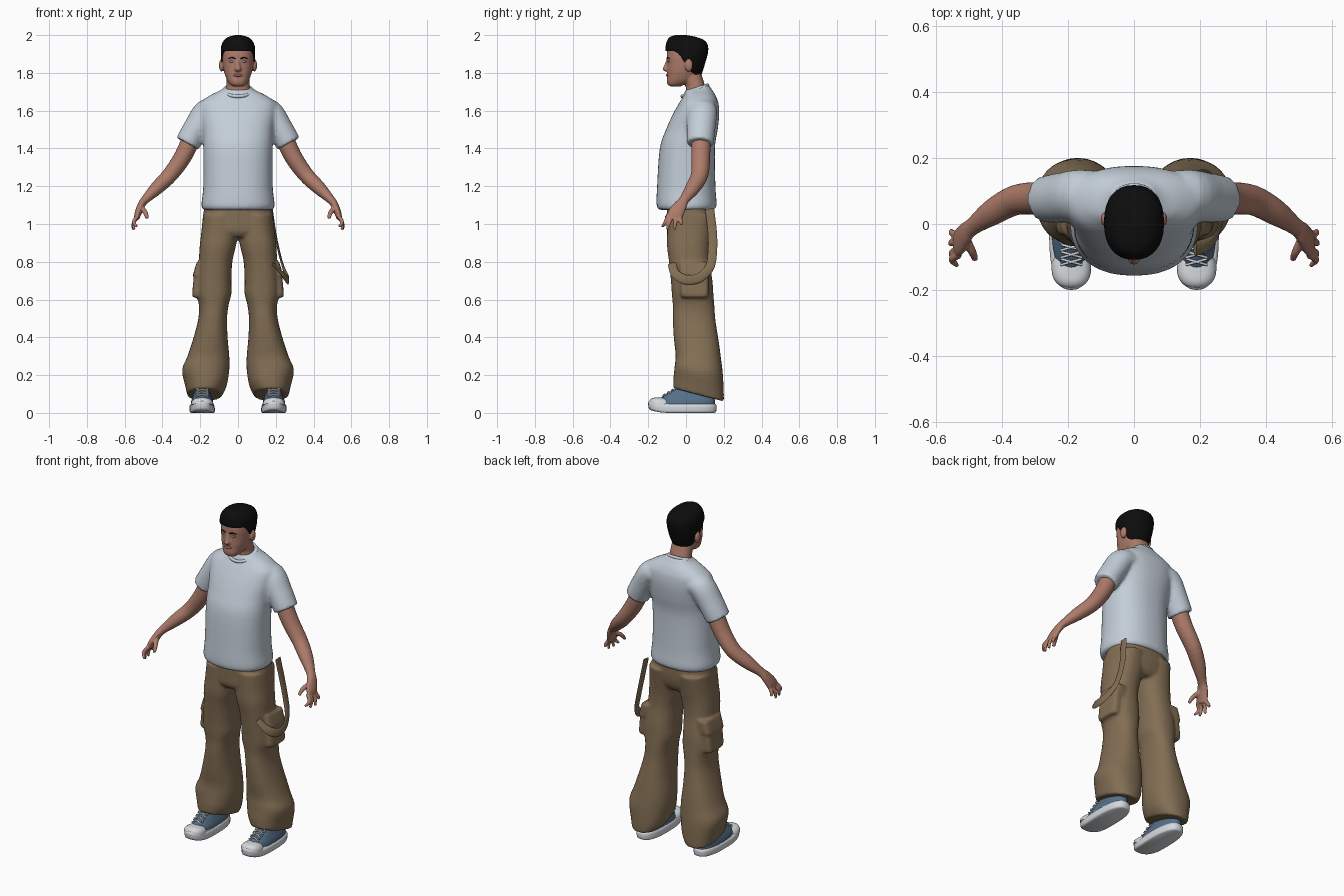
import bpy, bmesh, math
from mathutils import Vector


def material(name, rgb):
    m = bpy.data.materials.new(name)
    m.diffuse_color = (*rgb, 1)
    return m


SKIN = material("skin", (0.42, 0.20, 0.145))
SHIRT = material("pale_grey_cotton", (0.55, 0.62, 0.69))
KHAKI = material("khaki", (0.225, 0.155, 0.088))
HAIR = material("black_hair", (0.004, 0.004, 0.004))
BLUE = material("blue_canvas", (0.09, 0.16, 0.25))
WHITE = material("white_rubber", (0.66, 0.69, 0.72))
EYE = material("eye_grey", (0.22, 0.30, 0.38))
LIP = material("lip", (0.30, 0.12, 0.10))


def spline(rows, steps=4):
    """Smooth interpolation through rows of numbers."""
    out = []
    for i in range(len(rows) - 1):
        a, b, c, d = rows[max(i - 1, 0)], rows[i], rows[i + 1], rows[min(i + 2, len(rows) - 1)]
        for s in range(steps):
            t = s / steps
            out.append([0.5 * (2 * q + (r - p) * t + (2 * p - 5 * q + 4 * r - w) * t * t
                               + (3 * q - p - 3 * r + w) * t ** 3) for p, q, r, w in zip(a, b, c, d)])
    return out + [list(rows[-1])]


def loft(rows, p=2.3, n=32, fix=None, steps=4):
    """Level rings from rows of (z, x_min, x_max, y_front, y_back)."""
    rings = []
    for z, x0, x1, y0, y1 in spline(rows, steps):
        ring = []
        for k in range(n):
            a = math.tau * k / n
            c, s = math.cos(a), math.sin(a)
            v = Vector(((x0 + x1) / 2 + (x1 - x0) / 2 * math.copysign(abs(c) ** (2 / p), c),
                        (y0 + y1) / 2 + (y1 - y0) / 2 * math.copysign(abs(s) ** (2 / p), s), z))
            if fix:
                v.z = fix(v)
            ring.append(v)
        rings.append(ring)
    return rings


def sym(rows):
    return [(z, -w, w, f, b) for z, w, f, b in rows]


def tube(rows, ref=(0, 1, 0), n=16, steps=4):
    """Rings along a path of (x, y, z, radius_along_ref, other_radius)."""
    pts = spline(rows, steps)
    rings = []
    for i, q in enumerate(pts):
        t = (Vector(pts[min(i + 1, len(pts) - 1)][:3]) - Vector(pts[max(i - 1, 0)][:3])).normalized()
        u = Vector(ref)
        u = (u - t * u.dot(t)).normalized()
        v = t.cross(u)
        rings.append([Vector(q[:3]) + u * q[3] * math.cos(math.tau * k / n)
                      + v * q[4] * math.sin(math.tau * k / n) for k in range(n)])
    return rings


def mirror(rings):
    return [[Vector((-v.x, v.y, v.z)) for v in r] for r in rings]


def build(name, parts, mat, voxel=0, smooth=3):
    """Skin every ring set; fuse the sets into one surface when voxel is given."""
    bm = bmesh.new()
    for rings in parts:
        vs = [[bm.verts.new(v) for v in r] for r in rings]
        n = len(vs[0])
        for a, b in zip(vs, vs[1:]):
            for k in range(n):
                bm.faces.new((a[k], a[(k + 1) % n], b[(k + 1) % n], b[k]))
        bm.faces.new(vs[0][::-1])
        bm.faces.new(vs[-1])
    bmesh.ops.recalc_face_normals(bm, faces=bm.faces)
    me = bpy.data.meshes.new(name)
    bm.to_mesh(me)
    bm.free()
    me.materials.append(mat)
    ob = bpy.data.objects.new(name, me)
    bpy.context.collection.objects.link(ob)
    bpy.ops.object.select_all(action='DESELECT')
    ob.select_set(True)
    bpy.context.view_layer.objects.active = ob
    bpy.ops.object.shade_smooth_by_angle(angle=math.radians(50))
    if voxel:
        r = ob.modifiers.new("fuse", 'REMESH')
        r.mode, r.voxel_size, r.use_smooth_shade = 'VOXEL', voxel, True
        s = ob.modifiers.new("soften", 'SMOOTH')
        s.factor, s.iterations = 0.5, smooth
    return ob


def blob(c, r):
    """Small ellipsoid as a ring set."""
    return [[Vector((c[0] + r[0] * math.sin(a) * math.cos(math.tau * k / 16),
                     c[1] + r[1] * math.sin(a) * math.sin(math.tau * k / 16),
                     c[2] + r[2] * math.cos(a))) for k in range(16)]
            for a in [0.08 + (math.pi - 0.16) * i / 10 for i in range(11)]]


# Head, nose, ears and neck
head = loft(sym([(1.727, .022, -.078, -.03), (1.737, .04, -.096, -.01), (1.757, .056, -.102, .04),
                 (1.78, .066, -.1, .06), (1.81, .075, -.1, .075), (1.85, .081, -.099, .092),
                 (1.89, .083, -.102, .10), (1.94, .078, -.092, .095), (1.98, .045, -.05, .06)]))
nose = loft(sym([(1.808, .013, -.112, -.08), (1.82, .018, -.124, -.08),
                 (1.84, .012, -.115, -.08), (1.87, .009, -.104, -.08)]), n=16)
neck = loft(sym([(1.64, .07, .01, .12), (1.70, .066, .0, .108), (1.74, .062, -.005, .098),
                 (1.80, .06, -.04, .08)]))
ear = blob((.088, .015, 1.84), (.013, .022, .034))
build("head", [head, nose, neck, ear, mirror(ear)], SKIN, 0.005, 3)
eye = blob((.031, -.091, 1.86), (.014, .007, .006))
build("eyes", [eye, mirror(eye)], EYE)
brow = tube([(.014, -.1, 1.876, .004, .003), (.032, -.098, 1.881, .004, .003),
             (.05, -.088, 1.876, .003, .002)], n=8)
build("eyebrows", [brow, mirror(brow)], HAIR)
build("lips", [blob((0, -.098, 1.787), (.024, .008, .008))], LIP)


# Hair cap with a hairline falling towards the nape
def hairline(v):
    t = min(max((v.y + .065) / .12, 0), 1)
    return max(v.z, 1.915 - .125 * t * t * (3 - 2 * t))


build("hair", [loft(sym([(1.785, .064, -.09, .08), (1.82, .081, -.1, .092), (1.86, .088, -.104, .104),
                         (1.90, .091, -.107, .115), (1.94, .089, -.108, .117), (1.97, .076, -.1, .1),
                         (1.99, .052, -.085, .055), (2.0, .015, -.055, .0)]), fix=hairline)], HAIR)

# T-shirt body with sleeves
body = loft(sym([(1.075, .182, -.142, .147), (1.1, .194, -.156, .162), (1.2, .184, -.153, .156),
                 (1.4, .184, -.139, .153), (1.5, .188, -.106, .168), (1.58, .2, -.07, .176),
                 (1.64, .2, -.037, .172), (1.68, .15, -.013, .157), (1.71, .09, .0, .138),
                 (1.735, .06, .06, .122)]), n=40)
sleeve = tube([(.10, .09, 1.6, .07, .06), (.165, .087, 1.592, .078, .07), (.22, .08, 1.51, .076, .068),
               (.268, .075, 1.425, .071, .067)], n=24)
build("shirt", [body, sleeve, mirror(sleeve)], SHIRT, 0.01, 4)
bpy.ops.mesh.primitive_torus_add(major_segments=40, minor_segments=10, major_radius=.074,
                                 minor_radius=.009, location=(0, .047, 1.706), rotation=(.42, 0, 0))
collar = bpy.context.object
collar.name = "collar"
collar.data.materials.append(SHIRT)
bpy.ops.object.shade_smooth()

# Arms with palms, fingers and thumbs
arm = tube([(.235, .08, 1.48, .052, .05), (.29, .078, 1.36, .05, .047), (.36, .072, 1.26, .046, .042),
            (.43, .035, 1.19, .04, .036), (.49, -.008, 1.13, .027, .023), (.512, -.028, 1.1, .034, .02),
            (.53, -.055, 1.055, .042, .018), (.536, -.065, 1.03, .036, .014)], n=20)
fingers = []
for y0, y1, x1, z1 in ((-.093, -.125, .535, .985), (-.075, -.1, .55, .97),
                       (-.053, -.06, .556, .97), (-.034, -.02, .552, .995)):
    fingers.append(tube([(.53, y0, 1.045, .012, .012), (.552, (y0 + y1) / 2, 1.01, .0105, .0105),
                         (x1, y1, z1, .0075, .0075)], n=10))
thumb = tube([(.512, -.045, 1.085, .016, .015), (.49, -.085, 1.06, .013, .012),
              (.482, -.108, 1.03, .009, .008)], ref=(1, 0, 0), n=10)
limb = [arm, thumb] + fingers
build("left_arm", limb, SKIN, 0.005, 2)
build("right_arm", [mirror(p) for p in limb], SKIN, 0.005, 2)


# Cargo trousers with slanted hems and side pockets
def hem(v):
    return v.z - .26 * (v.y - .05) * min(max((.35 - v.z) / .2, 0), 1)


hips = loft(sym([(.93, .12, -.08, .11), (.96, .185, -.1, .132), (1.02, .187, -.102, .145),
                 (1.12, .175, -.102, .145)]))
leg = loft([(1.05, .0, .185, -.1, .15), (.95, .0, .195, -.1, .135), (.88, .012, .203, -.1, .126),
            (.80, .03, .208, -.09, .126), (.70, .035, .218, -.08, .14), (.63, .035, .22, -.075, .145),
            (.57, .05, .207, -.07, .15), (.50, .058, .21, -.07, .155), (.40, .055, .235, -.065, .17),
            (.30, .046, .268, -.055, .185), (.23, .046, .296, -.06, .195), (.15, .06, .28, -.067, .2),
            (.10, .085, .268, -.067, .2)], fix=hem)
pocket = loft([(.61, .15, .236, -.02, .115), (.63, .15, .243, -.03, .12), (.72, .15, .234, -.03, .12),
               (.725, .15, .24, -.035, .125), (.80, .15, .218, -.035, .125)], p=5, steps=2)
build("trousers", [hips, leg, mirror(leg), pocket, mirror(pocket)], KHAKI, 0.008, 4)

# Loose strap hanging at the left hip
build("hanging_strap", [tube([(.178, .125, 1.08, .006, .024), (.197, .14, .95, .006, .024),
                              (.218, .14, .85, .006, .024), (.24, .125, .77, .006, .024),
                              (.262, .07, .715, .006, .025), (.262, .0, .705, .006, .025),
                              (.235, -.055, .735, .006, .024), (.185, -.075, .79, .006, .022)],
                             ref=(1, 0, 0), n=12, steps=6)], KHAKI)


# Sneakers: sole, toe cap, canvas upper, laces
def toe_lift(v):
    return v.z + .018 * (max(-v.y - .09, 0) / .11) ** 2


sole = loft([(.0, .128, .248, -.185, .15), (.008, .123, .256, -.197, .16),
             (.035, .124, .257, -.2, .162), (.046, .13, .25, -.194, .156)], p=2.6, fix=toe_lift)
cap = loft([(.035, .13, .25, -.196, -.07), (.055, .134, .246, -.19, -.08),
            (.07, .148, .232, -.172, -.085), (.078, .17, .21, -.14, -.1)], fix=toe_lift)
upper = loft([(.04, .13, .25, -.165, .155), (.065, .133, .247, -.15, .153), (.09, .142, .238, -.118, .15),
              (.115, .15, .23, -.075, .147), (.14, .155, .225, -.045, .145), (.17, .158, .222, -.02, .14)])
laces = []
for i in range(4):
    y, z = -.115 + .022 * i, .098 + .013 * i
    for s in (-1, 1):
        laces.append(tube([(.19 - .032, y + .009 * s, z - .008 + .004 * s, .004, .004),
                           (.19, y, z, .004, .004),
                           (.19 + .032, y - .009 * s, z - .008 - .004 * s, .004, .004)], n=8))
for side, flip in (("left", lambda r: r), ("right", mirror)):
    build(side + "_sole", [flip(sole)], WHITE)
    build(side + "_toe_cap", [flip(cap)], WHITE)
    build(side + "_shoe_upper", [flip(upper)], BLUE)
    build(side + "_laces", [flip(p) for p in laces], WHITE)
